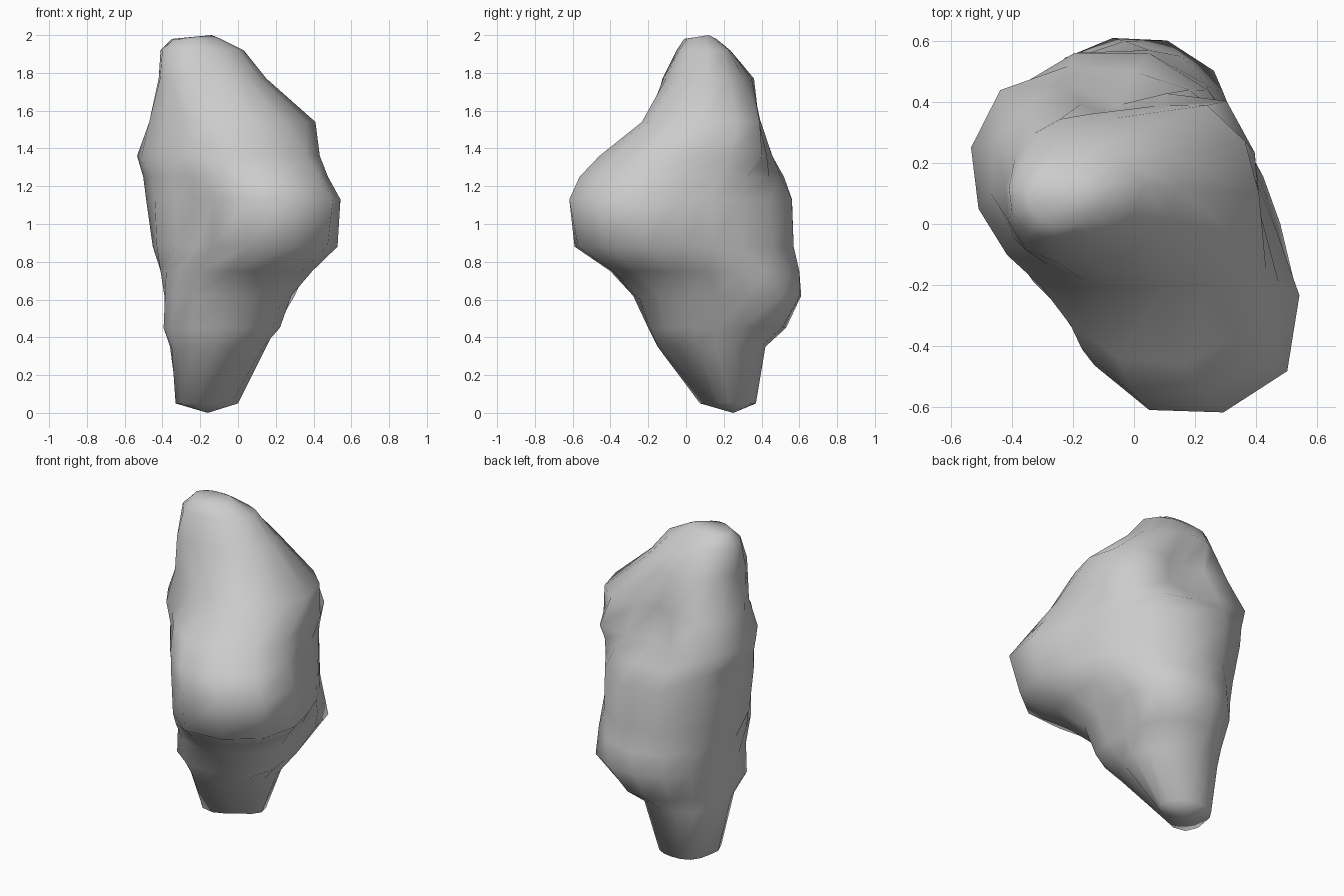
import bpy
import bmesh
from math import cos, sin, pi

# Remove the default cube only
default_cube = bpy.data.objects.get("Cube")
if default_cube:
    bpy.data.objects.remove(default_cube, do_unlink=True)


def make_material(name, colour):
    material = bpy.data.materials.new(name)
    material.use_nodes = True
    material.diffuse_color = colour
    shader = material.node_tree.nodes["Principled BSDF"]
    shader.inputs["Base Color"].default_value = colour
    shader.inputs["Roughness"].default_value = 0.9
    return material


# Rock sections from foot to crown: height, centre x, centre y,
# then radii every eighth of a turn, counter-clockwise from +x
SECTIONS = [
    (.05, -.16, .23, .16, .15, .14, .16, .16, .2, .13, .11),
    (.35, -.12, .16, .27, .25, .26, .27, .24, .27, .31, .28),
    (.45, -.1, .17, .3, .36, .36, .3, .28, .36, .37, .4),
    (.62, -.07, .17, .34, .47, .44, .37, .32, .38, .45, .44),
    (.75, -.03, .1, .4, .46, .5, .45, .38, .4, .5, .52),
    (.88, .05, 0, .43, .42, .57, .59, .48, .38, .59, .6),
    (1.13, .05, -.03, .42, .43, .59, .65, .49, .38, .58, .64),
    (1.25, 0, 0, .42, .46, .5, .6, .46, .35, .56, .61),
    (1.36, -.05, .05, .46, .5, .34, .55, .46, .36, .49, .58),
    (1.54, -.05, .1, .46, .41, .24, .42, .42, .33, .31, .42),
    (1.77, -.15, .12, .3, .26, .24, .25, .27, .29, .24, .26),
    (1.92, -.2, .12, .23, .15, .11, .15, .21, .21, .16, .19),
    (1.98, -.22, .1, .13, .08, .06, .08, .13, .12, .11, .1),
]
FOOT_TIP = (-.16, .25, 0)
CROWN_TIP = (-.14, .12, 2)


def rounded_radii(radii):
    """Insert a smoothly interpolated radius between each neighbouring pair."""
    count = len(radii)
    result = []
    for i, here in enumerate(radii):
        following = radii[(i + 1) % count]
        outer = radii[i - 1] + radii[(i + 2) % count]
        result += [here, (9 * (here + following) - outer) / 16]
    return result


def add_ring(bm, section):
    height, centre_x, centre_y, *radii = section
    radii = rounded_radii(radii)
    ring = []
    for i, radius in enumerate(radii):
        angle = 2 * pi * i / len(radii)
        ring.append(bm.verts.new((centre_x + radius * cos(angle),
                                  centre_y + radius * sin(angle),
                                  height)))
    return ring


def neighbours(ring):
    return zip(ring, ring[1:] + ring[:1])


# Loft the sections into one closed stone
bm = bmesh.new()
rings = [add_ring(bm, section) for section in SECTIONS]
for lower, upper in zip(rings, rings[1:]):
    for (a, b), (d, c) in zip(neighbours(lower), neighbours(upper)):
        bm.faces.new((a, b, c, d))

# Close the foot and the crown with shallow fans
foot = bm.verts.new(FOOT_TIP)
crown = bm.verts.new(CROWN_TIP)
for a, b in neighbours(rings[0]):
    bm.faces.new((b, a, foot))
for a, b in neighbours(rings[-1]):
    bm.faces.new((a, b, crown))
bmesh.ops.recalc_face_normals(bm, faces=bm.faces[:])

mesh = bpy.data.meshes.new("rock")
bm.to_mesh(mesh)
bm.free()
mesh.materials.append(make_material("stone_grey", (0.6, 0.6, 0.6, 1)))
rock = bpy.data.objects.new("rock", mesh)
bpy.context.collection.objects.link(rock)

# Smooth shading over the whole stone
for polygon in mesh.polygons:
    polygon.use_smooth = True
